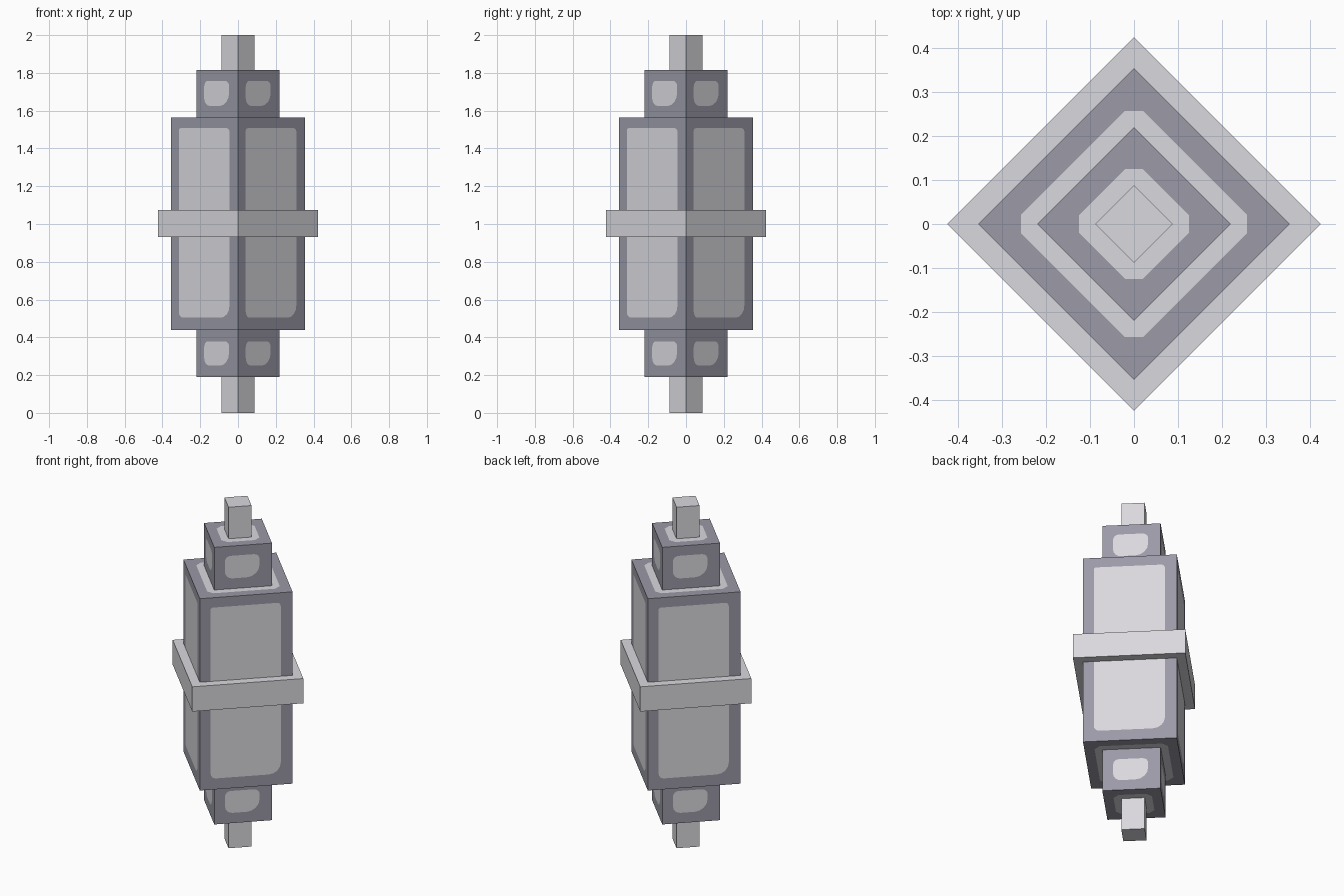
import bpy, bmesh, math
from mathutils import Vector

cube = bpy.data.objects.get("Cube")
if cube:
    bpy.data.objects.remove(cube, do_unlink=True)

ROOT2 = math.sqrt(2)


def material(name, colour):
    mat = bpy.data.materials.new(name)
    mat.use_nodes = True
    mat.diffuse_color = (*colour, 1)
    mat.node_tree.nodes["Principled BSDF"].inputs["Base Color"].default_value = (*colour, 1)
    return mat


LIGHT = material("light grey", (0.70, 0.69, 0.73))
DARK = material("dark blue grey", (0.325, 0.32, 0.385))


def framed_face(bm, origin, u, v, size, rect=None, radii=(0, 0, 0, 0), steps=4):
    """Rectangle with an optional rounded light panel cut into it."""
    point = lambda a, b: bm.verts.new(origin + u * a + v * b)
    w, h = size
    outer = [point(*p) for p in ((0, 0), (w, 0), (w, h), (0, h))]
    if rect is None:
        bm.faces.new(outer)
        return
    u0, v0, u1, v1 = rect
    corners = ((u0, v0, 1, 1), (u1, v0, -1, 1), (u1, v1, -1, -1), (u0, v1, 1, -1))
    arcs = []
    for i, ((cu, cv, su, sv), r) in enumerate(zip(corners, radii)):
        angles = [math.pi * (1 + i / 2 + k / steps / 2) for k in range(steps + 1)]
        arcs.append([point(cu + su * r + r * math.cos(a), cv + sv * r + r * math.sin(a))
                     for a in angles])
    # Border: a fan at each corner and a strip along each side
    for i in range(4):
        for a, b in zip(arcs[i], arcs[i][1:]):
            bm.faces.new((outer[i], b, a))
        j = (i + 1) % 4
        bm.faces.new((outer[i], outer[j], arcs[j][0], arcs[i][-1]))
    bm.faces.new([p for arc in arcs for p in arc]).material_index = 1


def diamond_block(name, r, z0, z1, mats, side=None, radii=None, top=None, bottom=None):
    """Square block turned 45 degrees; r is its half diagonal.
    side = panel (u0, z0, u1, z1); top, bottom = half diagonal of the end panel."""
    bm = bmesh.new()
    c = [Vector((r, 0, 0)), Vector((0, r, 0)), Vector((-r, 0, 0)), Vector((0, -r, 0))]
    up, w = Vector((0, 0, 1)), r * ROOT2
    for i in range(4):
        u = (c[(i + 1) % 4] - c[i]).normalized()
        rect = side and (side[0] * ROOT2, side[1] - z0, side[2] * ROOT2, side[3] - z0)
        framed_face(bm, c[i] + up * z0, u, up, (w, z1 - z0), rect, radii)
    for z, panel, a, b in ((z1, top, 1, 3), (z0, bottom, 3, 1)):
        m = panel and (r - panel) / ROOT2
        rect = panel and (m, m, w - m, w - m)
        framed_face(bm, c[0] + up * z, (c[a] - c[0]).normalized(),
                    (c[b] - c[0]).normalized(), (w, w), rect, (0.029,) * 4, 1)
    bmesh.ops.remove_doubles(bm, verts=bm.verts, dist=1e-5)
    bmesh.ops.recalc_face_normals(bm, faces=bm.faces)
    mesh = bpy.data.meshes.new(name)
    bm.to_mesh(mesh)
    bm.free()
    for mat in mats:
        mesh.materials.append(mat)
    bpy.context.collection.objects.link(bpy.data.objects.new(name, mesh))


# Centre rod showing at both ends, and the belt round the middle
diamond_block("centre_rod", 0.088, 0, 2, [LIGHT])
diamond_block("middle_belt", 0.424, 0.93, 1.075, [LIGHT])

# Main body with long panels
diamond_block("main_body", 0.354, 0.44, 1.565, [DARK, LIGHT],
              (0.041, 0.504, 0.309, 1.507), (0.03, 0.065, 0.02, 0.012), 0.277, 0.277)

# End blocks, sunk slightly into the body
CAP_RADII = (0.04, 0.07, 0.03, 0.03)
diamond_block("upper_block", 0.22, 1.555, 1.815, [DARK, LIGHT],
              (0.041, 1.625, 0.173, 1.758), CAP_RADII, top=0.145)
diamond_block("lower_block", 0.22, 0.19, 0.45, [DARK, LIGHT],
              (0.041, 0.25, 0.173, 0.379), CAP_RADII, bottom=0.145)
